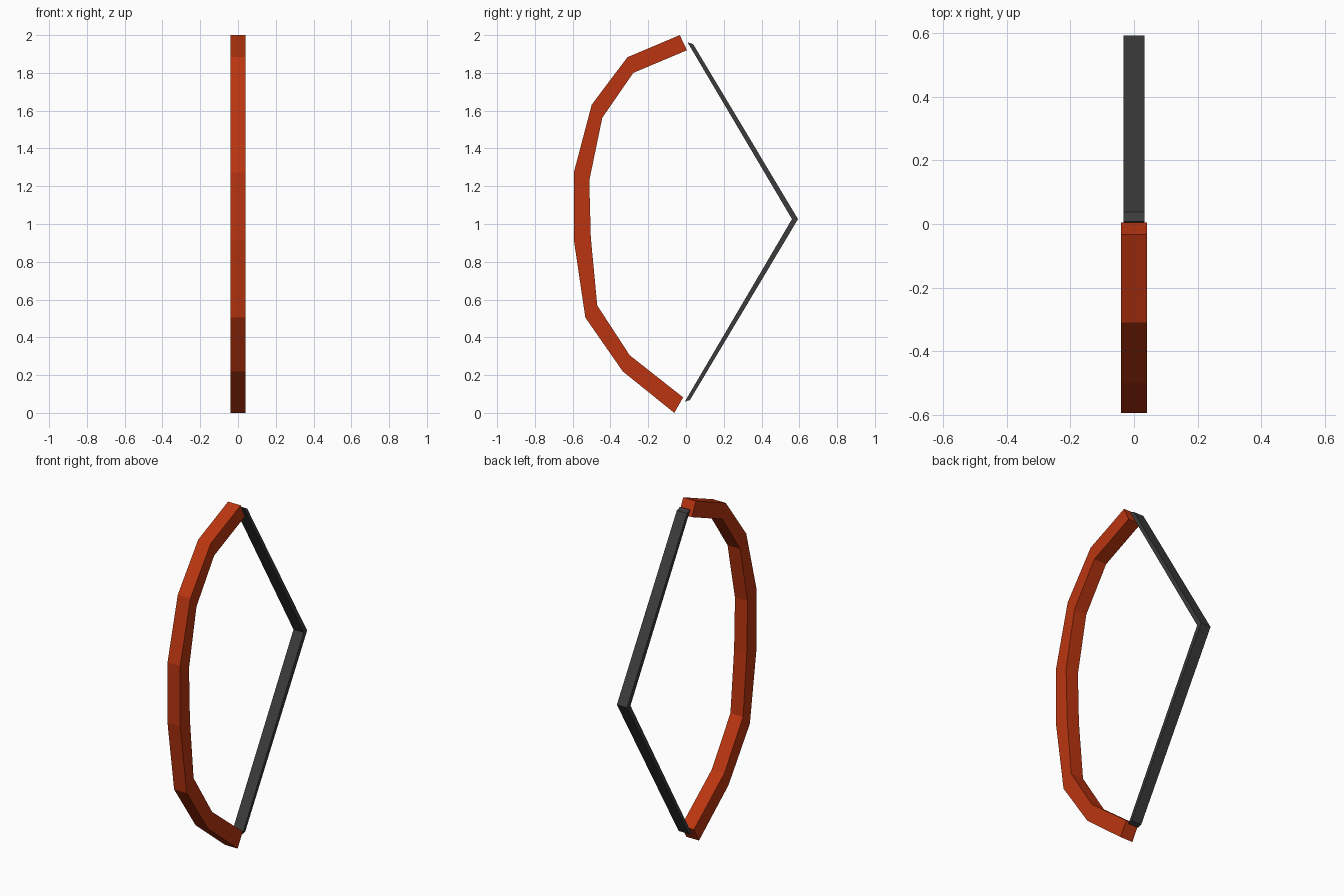
import bpy, bmesh

if "Cube" in bpy.data.objects:
    bpy.data.objects.remove(bpy.data.objects["Cube"])


def material(name, rgb):
    m = bpy.data.materials.new(name)
    m.diffuse_color = (*rgb, 1)
    m.use_nodes = True
    m.node_tree.nodes["Principled BSDF"].inputs["Base Color"].default_value = m.diffuse_color
    return m


def strip(name, outer, inner, half_width, mat):
    """Solid band: rectangular sections swept along matching outer/inner (y, z) points."""
    bm = bmesh.new()
    rings = []
    for (yo, zo), (yi, zi) in zip(outer, inner):
        rings.append([bm.verts.new(co) for co in (
            (-half_width, yo, zo), (half_width, yo, zo),
            (half_width, yi, zi), (-half_width, yi, zi))])
    for a, b in zip(rings, rings[1:]):
        for i in range(4):
            j = (i + 1) % 4
            bm.faces.new((a[i], a[j], b[j], b[i]))
    bm.faces.new(rings[0])
    bm.faces.new(rings[-1])
    bmesh.ops.recalc_face_normals(bm, faces=bm.faces)
    mesh = bpy.data.meshes.new(name)
    bm.to_mesh(mesh)
    bm.free()
    mesh.materials.append(mat)
    obj = bpy.data.objects.new(name, mesh)
    bpy.context.collection.objects.link(obj)
    return obj


# Curved wooden limb, listed from the top tip to the bottom tip
limb_outer = [(-0.033, 2.0), (-0.31, 1.883), (-0.499, 1.632), (-0.594, 1.272),
              (-0.594, 0.918), (-0.533, 0.505), (-0.335, 0.22), (-0.062, 0.0)]
limb_inner = [(0.005, 1.92), (-0.279, 1.8), (-0.443, 1.563), (-0.512, 1.23),
              (-0.504, 0.929), (-0.47, 0.569), (-0.298, 0.305), (-0.015, 0.082)]
strip("bow_limb", limb_outer, limb_inner, 0.041, material("red_wood", (0.5, 0.036, 0.005)))

# Flat bowstring drawn back to a point
string_outer = [(0.038, 1.952), (0.593, 1.026), (0.021, 0.068)]
string_inner = [(0.008, 1.962), (0.561, 1.026), (-0.006, 0.06)]
strip("bow_string", string_outer, string_inner, 0.033, material("dark_cord", (0.045, 0.045, 0.045)))
